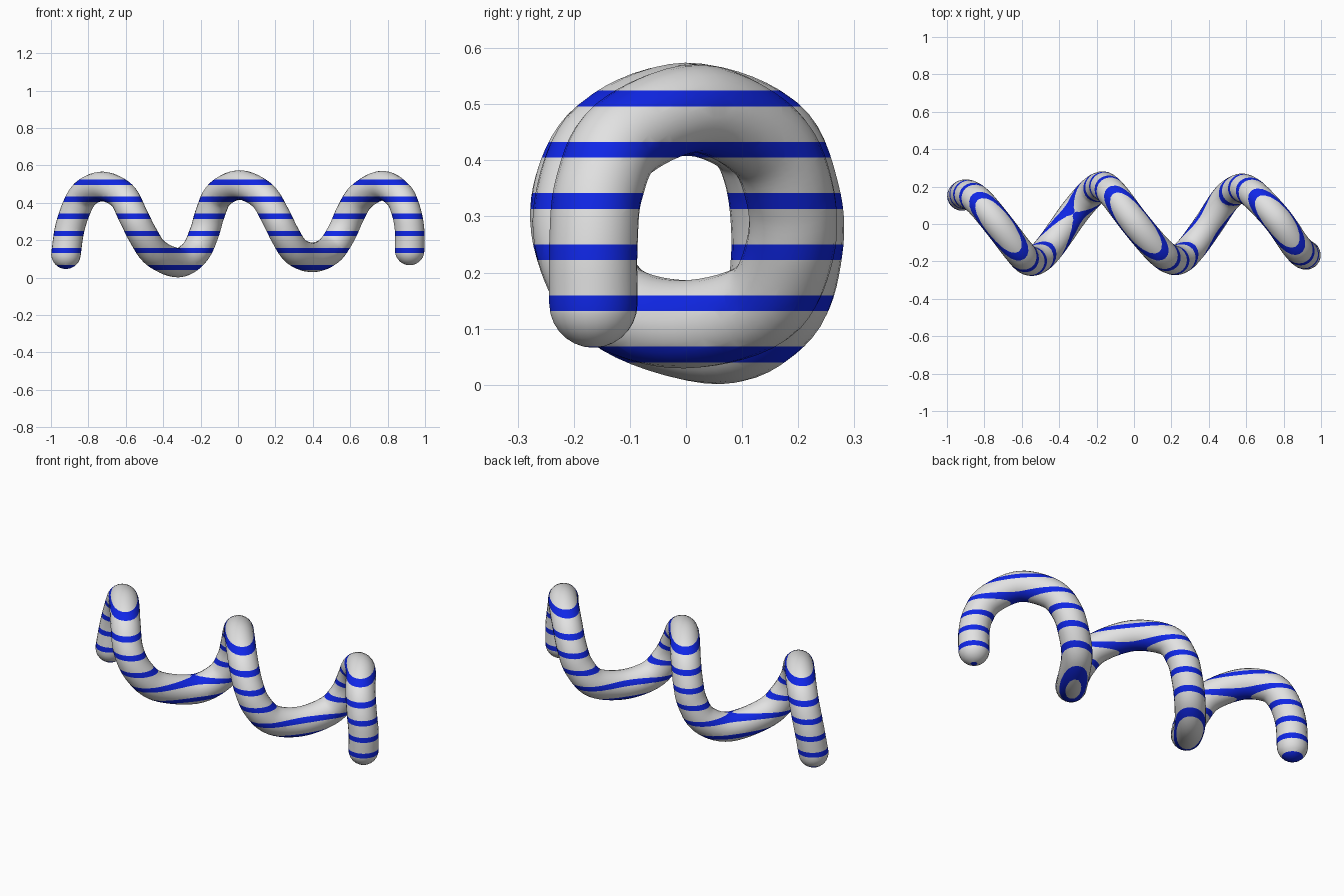
import bpy
import bmesh
import math
from mathutils import Vector

if "Cube" in bpy.data.objects:
    bpy.data.objects.remove(bpy.data.objects["Cube"])

RADIUS = 0.079
STEPS = 7          # samples between neighbouring path points
CAP_STEPS = 7      # samples in each rounded end

# Centre line of the corkscrew, from its right end to its left end
PATH = [Vector(p) for p in (
    (-.92, .15, .125), (-.9, .16, .26), (-.86, .145, .38), (-.81, .1, .455),
    (-.72, -.01, .487), (-.62, -.14, .44), (-.565, -.195, .34), (-.51, -.185, .23),
    (-.44, -.11, .13), (-.32, .06, .08), (-.23, .165, .135), (-.18, .2, .24),
    (-.15, .195, .34), (-.1, .145, .445), (.01, 0, .495), (.13, -.14, .44),
    (.2, -.19, .33), (.25, -.185, .23), (.31, -.125, .14), (.4, 0, .108),
    (.49, .135, .145), (.555, .185, .24), (.6, .185, .34), (.66, .14, .435),
    (.77, .02, .492), (.86, -.11, .44), (.9, -.155, .35), (.918, -.165, .25),
    (.918, -.165, .145))]


def make_material(name, rgb):
    mat = bpy.data.materials.new(name)
    mat.use_nodes = True
    colour = (*rgb, 1)
    mat.diffuse_color = colour
    mat.node_tree.nodes["Principled BSDF"].inputs["Base Color"].default_value = colour
    return mat


def smooth_path(points):
    """Sample a flowing line through all the points."""
    ends = [2 * points[0] - points[1], *points, 2 * points[-1] - points[-2]]
    line = []
    for a, b, c, d in zip(ends, ends[1:], ends[2:], ends[3:]):
        for i in range(STEPS):
            t = i / STEPS
            line.append(0.5 * (2 * b + (c - a) * t
                               + (2 * a - 5 * b + 4 * c - d) * t ** 2
                               + (3 * b - a - 3 * c + d) * t ** 3))
    return line + [points[-1]]


def round_end(tip, inner):
    """Points and radius factors of a domed end that continues the tube."""
    out = (tip - inner).normalized()
    angles = [math.pi / 2 * i / CAP_STEPS for i in range(1, CAP_STEPS + 1)]
    return [(tip + out * RADIUS * math.sin(a), max(math.cos(a), 0.02)) for a in angles]


# Tube swept along the centre line, with domed ends
line = smooth_path(PATH)
samples = (round_end(line[0], line[1])[::-1] + [(p, 1) for p in line]
           + round_end(line[-1], line[-2]))
curve = bpy.data.curves.new("corkscrew_path", "CURVE")
curve.dimensions = "3D"
curve.bevel_depth = RADIUS
curve.bevel_resolution = 10
curve.use_fill_caps = True
spline = curve.splines.new("POLY")
spline.points.add(len(samples) - 1)
for point, (position, factor) in zip(spline.points, samples):
    point.co = (*position, 1)
    point.radius = factor
helper = bpy.data.objects.new("path_helper", curve)
bpy.context.collection.objects.link(helper)
bpy.context.view_layer.update()
graph = bpy.context.evaluated_depsgraph_get()
mesh = bpy.data.meshes.new_from_object(helper.evaluated_get(graph))
bpy.data.objects.remove(helper)

# Base colour first, stripe colour second
mesh.materials.clear()
mesh.materials.append(make_material("pale_grey", (0.76, 0.76, 0.76)))
mesh.materials.append(make_material("strong_blue", (0.005, 0.02, 0.8)))

# Level stripes, cut into the surface at even heights
STRIPE_START, STRIPE_GAP, STRIPE_WIDTH, STRIPES = 0.04, 0.0912, 0.028, 6
bands = [(STRIPE_START + i * STRIPE_GAP, STRIPE_START + i * STRIPE_GAP + STRIPE_WIDTH)
         for i in range(STRIPES)]
bm = bmesh.new()
bm.from_mesh(mesh)
bmesh.ops.remove_doubles(bm, verts=bm.verts, dist=0.0001)
for height in (h for band in bands for h in band):
    bmesh.ops.bisect_plane(bm, geom=bm.verts[:] + bm.edges[:] + bm.faces[:],
                           dist=0.00001, plane_co=(0, 0, height), plane_no=(0, 0, 1))
bmesh.ops.recalc_face_normals(bm, faces=bm.faces)
for face in bm.faces:
    z = face.calc_center_median().z
    face.material_index = int(any(low < z < high for low, high in bands))
    face.smooth = True
bm.to_mesh(mesh)
bm.free()

tube = bpy.data.objects.new("striped_corkscrew_tube", mesh)
bpy.context.collection.objects.link(tube)
